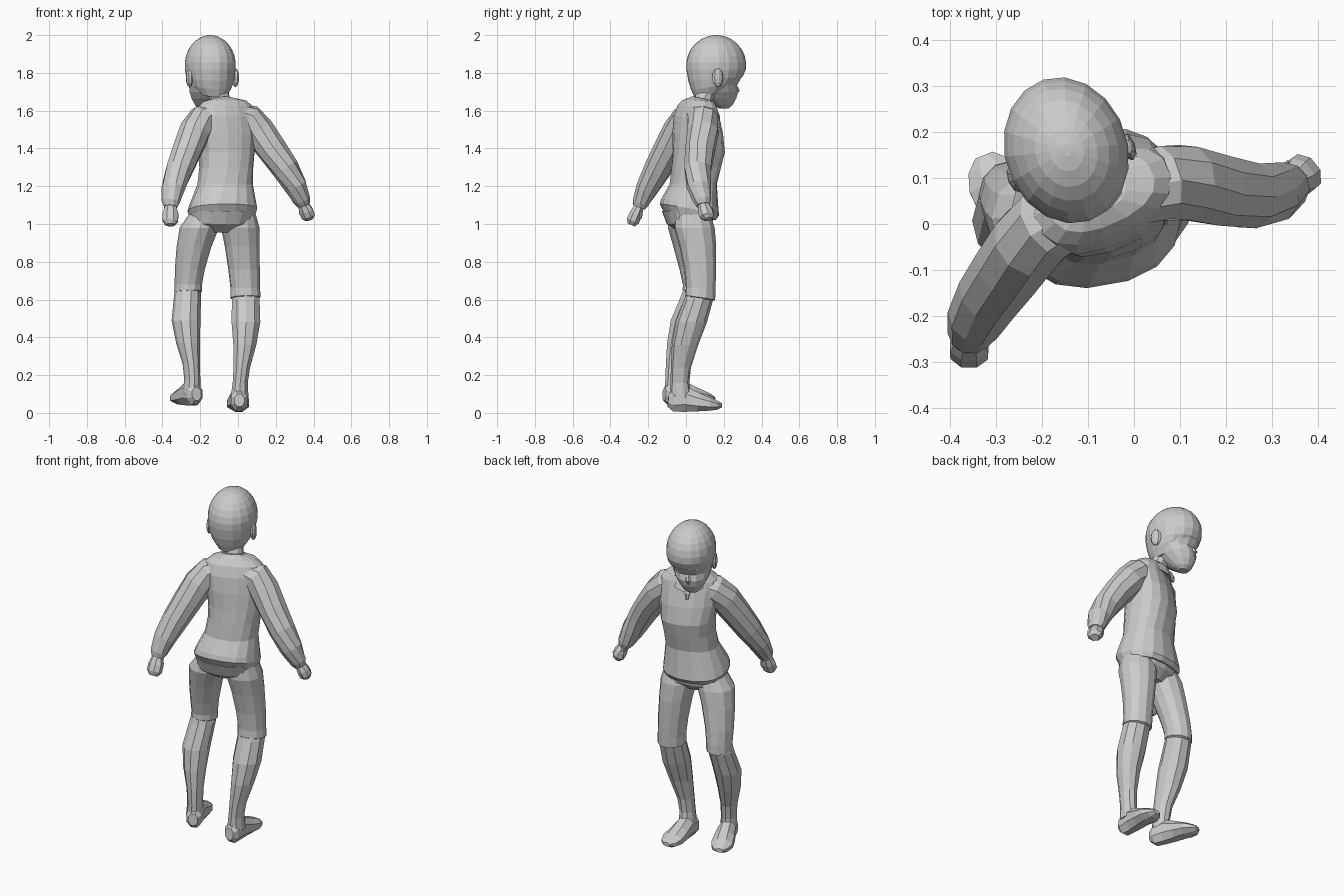
import bpy
from math import sin, cos, pi, radians, copysign
from mathutils import Vector, Matrix


def make(name, verts, faces):
    me = bpy.data.meshes.new(name)
    me.from_pydata(verts, [], faces)
    ob = bpy.data.objects.new(name, me)
    bpy.context.collection.objects.link(ob)
    return ob


def skin(name, rings):
    """Bridge equal-sized vertex rings with quads and cap both ends."""
    n = len(rings[0])
    verts = [v for r in rings for v in r]
    faces = [(i * n + j, i * n + (j + 1) % n, (i + 1) * n + (j + 1) % n, (i + 1) * n + j)
             for i in range(len(rings) - 1) for j in range(n)]
    faces.append(tuple(reversed(range(n))))
    faces.append(tuple(range(len(verts) - n, len(verts))))
    return make(name, verts, faces)


def stack(name, rows, n=12, power=1.0):
    """Horizontal rings: x, y, z, half width, half depth, turn, tilt. Power below 1 squares them."""
    rings = []
    for x, y, z, w, d, turn, tilt in rows:
        t = radians(turn)
        ring = []
        for j in range(n):
            a = 2 * pi * (j + 0.5) / n
            u = w * copysign(abs(cos(a)) ** power, cos(a))
            v = d * copysign(abs(sin(a)) ** power, sin(a))
            ring.append((x + u * cos(t) - v * sin(t), y + u * sin(t) + v * cos(t), z + tilt * v))
        rings.append(ring)
    return skin(name, rings)


def tube(name, rows, n=8):
    """Ellipses square to a path: x, y, z, half width, half height."""
    pts = [Vector(r[:3]) for r in rows]
    rings = []
    for i, r in enumerate(rows):
        d = (pts[min(i + 1, len(pts) - 1)] - pts[max(i - 1, 0)]).normalized()
        side = d.cross(Vector((0, 0, 1))).normalized()
        up = side.cross(d)
        rings.append([pts[i] + side * r[3] * cos(a) + up * r[4] * sin(a)
                      for a in [2 * pi * (j + 0.5) / n for j in range(n)]])
    return skin(name, rings)


def ball(name, loc, size, turn=0, seg=8, rings=6):
    bpy.ops.mesh.primitive_uv_sphere_add(segments=seg, ring_count=rings, radius=1)
    ob = bpy.context.object
    ob.name = name
    ob.data.transform(Matrix.Translation(loc) @ Matrix.Rotation(radians(turn), 4, 'Z')
                      @ Matrix.Diagonal((*size, 1)))
    return ob


# Sweater body, twisted slightly towards the shoulders, flared at the hem
stack("sweater", [
    (-0.083, 0.025, 1.035, 0.172, 0.130, 10, -0.10),
    (-0.083, 0.018, 1.075, 0.184, 0.154, 10, -0.20),
    (-0.080, 0.020, 1.110, 0.175, 0.148, 11, -0.15),
    (-0.068, 0.038, 1.21, 0.146, 0.122, 14, 0),
    (-0.062, 0.055, 1.30, 0.142, 0.128, 18, 0),
    (-0.062, 0.068, 1.38, 0.150, 0.132, 21, 0),
    (-0.065, 0.062, 1.48, 0.162, 0.120, 24, 0),
    (-0.067, 0.055, 1.57, 0.168, 0.102, 24, 0),
    (-0.068, 0.060, 1.62, 0.155, 0.086, 24, -0.1),
    (-0.070, 0.066, 1.650, 0.120, 0.070, 24, -0.1),
    (-0.085, 0.080, 1.660, 0.068, 0.056, 24, -0.2)], 16, 0.85)

# Trouser seat under the hem
stack("trouser_seat", [
    (-0.095, 0.025, 0.955, 0.070, 0.060, 10, 0),
    (-0.088, 0.018, 1.00, 0.160, 0.118, 10, 0),
    (-0.084, 0.015, 1.07, 0.172, 0.142, 10, 0)], 14, 0.85)

# Collar and small neck tab
stack("collar", [
    (-0.090, 0.085, 1.612, 0.102, 0.088, 24, -0.45),
    (-0.088, 0.083, 1.645, 0.082, 0.070, 24, -0.30),
    (-0.090, 0.085, 1.660, 0.064, 0.058, 24, -0.25)], 12)
tube("neck_tab", [(-0.125, 0.160, 1.60, 0.010, 0.006), (-0.128, 0.172, 1.57, 0.016, 0.008),
                  (-0.129, 0.176, 1.535, 0.008, 0.006)], 6)

# Neck
stack("neck", [
    (-0.085, 0.075, 1.60, 0.056, 0.052, 22, 0),
    (-0.10, 0.10, 1.68, 0.054, 0.052, 22, 0),
    (-0.12, 0.13, 1.76, 0.060, 0.060, 22, 0)], 10)

# Face and jaw, with the eye line set back under the hair
stack("face", [
    (-0.182, 0.200, 1.612, 0.030, 0.024, 22, 0),
    (-0.178, 0.195, 1.630, 0.050, 0.052, 22, 0),
    (-0.170, 0.180, 1.665, 0.076, 0.088, 22, 0),
    (-0.160, 0.166, 1.700, 0.096, 0.114, 22, 0),
    (-0.152, 0.155, 1.735, 0.108, 0.118, 22, 0),
    (-0.152, 0.160, 1.775, 0.118, 0.135, 22, 0),
    (-0.150, 0.160, 1.830, 0.110, 0.130, 22, 0)], 14)
tube("nose", [(-0.196, 0.258, 1.740, 0.008, 0.008), (-0.204, 0.271, 1.705, 0.015, 0.016),
              (-0.200, 0.262, 1.685, 0.010, 0.010)], 6)

# Hair cap, running down to the nape
hair = [(-0.135, 0.130, 1.690, 0.078, 0.088, 20, 0.20),
        (-0.143, 0.148, 1.735, 0.110, 0.124, 20, 0.18),
        (-0.147, 0.156, 1.770, 0.124, 0.147, 20, 0.08)]
for k in range(8):
    a = radians(-8 + 13.6 * k)
    hair.append((-0.147, 0.160, 1.840 + 0.160 * sin(a), 0.134 * max(cos(a), 0.08),
                 0.162 * max(cos(a), 0.08), 18, 0))
stack("hair", hair, 18)

# Ears
for side, x, y in (("right", -0.014, 0.168), ("left", -0.257, 0.098)):
    ball(side + "_ear", (x, y, 1.775), (0.017, 0.032, 0.050), 22)

# Sleeves, each ending in a cuff
tube("right_sleeve", [
    (-0.01, 0.072, 1.575, 0.080, 0.068), (0.055, 0.088, 1.550, 0.084, 0.086),
    (0.110, 0.09, 1.490, 0.084, 0.086), (0.18, 0.075, 1.395, 0.080, 0.080),
    (0.25, 0.062, 1.295, 0.074, 0.073), (0.305, 0.068, 1.20, 0.066, 0.062),
    (0.338, 0.085, 1.125, 0.050, 0.046), (0.348, 0.09, 1.10, 0.038, 0.034)], 10)
tube("left_sleeve", [
    (-0.13, 0.030, 1.575, 0.080, 0.068), (-0.185, 0.002, 1.550, 0.084, 0.084),
    (-0.228, -0.040, 1.490, 0.084, 0.086), (-0.268, -0.093, 1.395, 0.080, 0.080),
    (-0.31, -0.15, 1.29, 0.074, 0.073), (-0.343, -0.205, 1.19, 0.064, 0.060),
    (-0.357, -0.24, 1.115, 0.048, 0.046), (-0.358, -0.25, 1.09, 0.036, 0.034)], 10)

# Fists with thumbs
for side, w, h in (("right", Vector((0.343, 0.09, 1.11)), Vector((0.378, 0.118, 1.025))),
                   ("left", Vector((-0.357, -0.245, 1.10)), Vector((-0.358, -0.290, 0.995)))):
    m, e = w.lerp(h, 0.45), w.lerp(h, 0.8)
    tube(side + "_hand", [(*w, 0.030, 0.026), (*m, 0.045, 0.036),
                          (*e, 0.044, 0.036), (*h, 0.026, 0.022)], 8)
    ball(side + "_thumb", m + Vector((-0.025 if side == "right" else 0.02, 0.02, 0)),
         (0.014, 0.016, 0.030), 0, 6, 4)

# Knee-length trouser legs
stack("right_trouser_leg", [
    (0.005, 0.035, 1.05, 0.090, 0.095, 8, 0), (0.012, 0.045, 0.98, 0.102, 0.108, 8, 0),
    (0.022, 0.063, 0.88, 0.092, 0.098, 8, 0), (0.032, 0.075, 0.76, 0.084, 0.085, 8, 0),
    (0.038, 0.078, 0.66, 0.079, 0.079, 8, 0), (0.04, 0.075, 0.610, 0.081, 0.080, 8, -0.15),
    (0.04, 0.072, 0.603, 0.070, 0.070, 8, -0.15)])
stack("left_trouser_leg", [
    (-0.175, 0.010, 1.05, 0.085, 0.095, 14, 0), (-0.205, 0.010, 0.98, 0.104, 0.106, 14, 0),
    (-0.233, 0.027, 0.88, 0.092, 0.094, 14, 0), (-0.255, 0.048, 0.76, 0.079, 0.083, 14, 0),
    (-0.263, 0.06, 0.68, 0.072, 0.077, 14, 0), (-0.264, 0.06, 0.640, 0.073, 0.078, 14, -0.15),
    (-0.264, 0.058, 0.633, 0.062, 0.066, 14, -0.15)])

# Lower legs: knee, calf, ankle
stack("right_lower_leg", [
    (0.04, 0.077, 0.66, 0.066, 0.066, 0, 0), (0.041, 0.067, 0.60, 0.077, 0.077, 0, 0),
    (0.042, 0.028, 0.48, 0.080, 0.083, 0, 0), (0.036, -0.005, 0.36, 0.064, 0.070, 0, 0),
    (0.02, -0.027, 0.24, 0.046, 0.053, 0, 0), (0.012, -0.032, 0.16, 0.042, 0.050, 0, 0),
    (0.008, -0.028, 0.08, 0.050, 0.058, 0, 0)], 10)
stack("left_lower_leg", [
    (-0.264, 0.06, 0.69, 0.060, 0.064, 14, 0), (-0.267, 0.05, 0.625, 0.071, 0.076, 14, 0),
    (-0.275, 0.00, 0.49, 0.076, 0.083, 14, 0), (-0.265, -0.03, 0.37, 0.062, 0.072, 14, 0),
    (-0.248, -0.053, 0.26, 0.045, 0.055, 14, 0), (-0.242, -0.06, 0.18, 0.042, 0.051, 14, 0),
    (-0.245, -0.058, 0.10, 0.048, 0.056, 14, 0)], 10)

# Feet, heel to toe: distance along, height of centre, half width, half height
profile = [(-0.07, 0.062, 0.028, 0.036), (-0.045, 0.060, 0.046, 0.062), (0.02, 0.068, 0.050, 0.072),
           (0.09, 0.052, 0.060, 0.053), (0.15, 0.042, 0.064, 0.038), (0.19, 0.036, 0.050, 0.026),
           (0.215, 0.036, 0.022, 0.012)]
for side, x, y, z, turn in (("right", 0.005, -0.025, 0.004, 2), ("left", -0.245, -0.05, 0.038, 22)):
    t = radians(turn)
    tube(side + "_foot", [(x - sin(t) * s, y + cos(t) * s, z + h, w, k)
                          for s, h, w, k in profile], 8)
